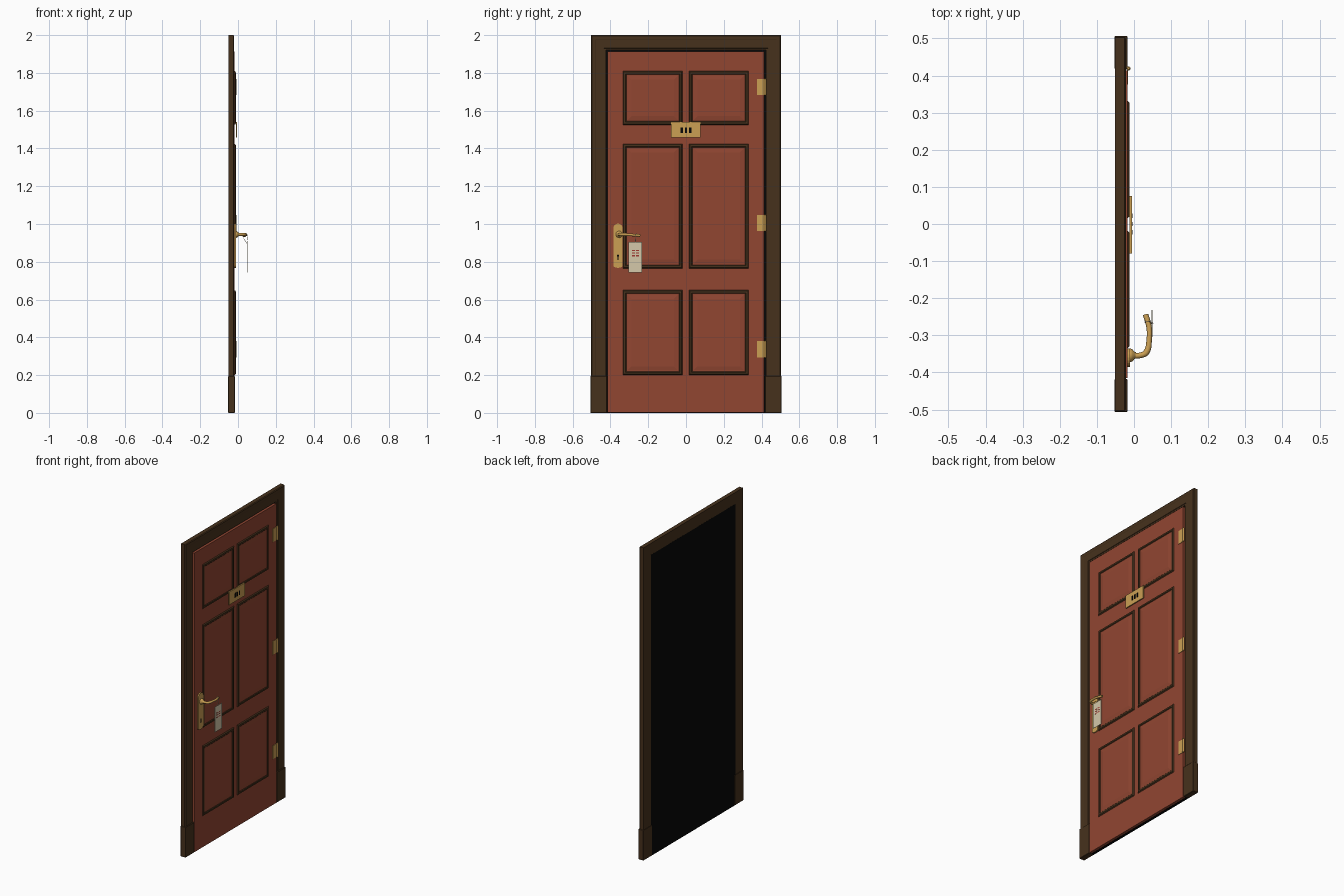
import bpy, bmesh, math
from mathutils import Vector

if "Cube" in bpy.data.objects:
    bpy.data.objects.remove(bpy.data.objects["Cube"])


def mat(name, rgb):
    m = bpy.data.materials.new(name)
    m.diffuse_color = (*rgb, 1)
    m.use_nodes = True
    m.node_tree.nodes["Principled BSDF"].inputs["Base Color"].default_value = m.diffuse_color
    return m


RED = mat("red paint", (0.285, 0.061, 0.031))
BROWN = mat("dark brown wood", (0.062, 0.031, 0.012))
BRASS = mat("brass", (0.60, 0.35, 0.088))
CREAM = mat("cream card", (0.66, 0.58, 0.40))
BLACK = mat("black", (0.002, 0.002, 0.002))
MARK = mat("red ink", (0.35, 0.04, 0.03))


def finish(name, bm, mats, smooth=False):
    bmesh.ops.recalc_face_normals(bm, faces=bm.faces[:])
    me = bpy.data.meshes.new(name)
    bm.to_mesh(me)
    bm.free()
    for m in mats:
        me.materials.append(m)
    ob = bpy.data.objects.new(name, me)
    bpy.context.collection.objects.link(ob)
    if smooth:
        bpy.ops.object.select_all(action='DESELECT')
        ob.select_set(True)
        bpy.context.view_layer.objects.active = ob
        bpy.ops.object.shade_smooth_by_angle(angle=math.radians(40))
    return ob


def box(name, x, y, z, m, bevel=0):
    """Box from (min, max) pairs on each axis."""
    bm = bmesh.new()
    bmesh.ops.create_cube(bm, size=1)
    for v in bm.verts:
        v.co = [(a + b) / 2 + c * (b - a) for (a, b), c in zip((x, y, z), v.co)]
    if bevel:
        bmesh.ops.bevel(bm, geom=bm.edges[:], offset=bevel, segments=1, affect='EDGES')
    return finish(name, bm, [m])


def prism(name, outline, x0, x1, m):
    """Extrude a y-z outline along x."""
    bm = bmesh.new()
    f = bm.faces.new([bm.verts.new((x0, y, z)) for y, z in outline])
    r = bmesh.ops.extrude_face_region(bm, geom=[f])
    for v in r['geom']:
        if isinstance(v, bmesh.types.BMVert):
            v.co.x = x1
    bm.faces.new([v for v in f.verts]) if not f.is_valid else None
    return finish(name, bm, [m])


def lathe(name, profile, origin, axis, m, n=20):
    """Solid of revolution from (radius, height) pairs along the x or z axis."""
    bm = bmesh.new()
    rings = []
    for r, h in profile:
        ring = []
        for i in range(n):
            a = 2 * math.pi * i / n
            c, s = r * math.cos(a), r * math.sin(a)
            p = Vector((h, c, s) if axis == 'x' else (c, s, h))
            ring.append(bm.verts.new(p + Vector(origin)))
        rings.append(ring)
    for a, b in zip(rings, rings[1:]):
        for i in range(n):
            bm.faces.new((a[i], a[(i + 1) % n], b[(i + 1) % n], b[i]))
    bm.faces.new(rings[0])
    bm.faces.new(rings[-1])
    return finish(name, bm, [m], True)


def tube(name, pts, radius, m, res=3):
    """Smooth tube through points given as (x, y, z, thickness)."""
    cu = bpy.data.curves.new(name, 'CURVE')
    cu.dimensions = '3D'
    cu.bevel_depth, cu.bevel_resolution = radius, res
    cu.use_fill_caps = True
    cu.resolution_u = 6
    sp = cu.splines.new('BEZIER')
    sp.bezier_points.add(len(pts) - 1)
    for bp, (x, y, z, t) in zip(sp.bezier_points, pts):
        bp.co, bp.radius = (x, y, z), t
        bp.handle_left_type = bp.handle_right_type = 'AUTO'
    cu.materials.append(m)
    ob = bpy.data.objects.new(name, cu)
    bpy.context.collection.objects.link(ob)
    bpy.ops.object.select_all(action='DESELECT')
    ob.select_set(True)
    bpy.context.view_layer.objects.active = ob
    bpy.ops.object.convert(target='MESH')
    bpy.ops.object.shade_smooth_by_angle(angle=math.radians(50))
    return ob


# Door leaf, and the black backing that shows in the gap around it
box("door_leaf", (-0.0508, -0.018), (-0.415, 0.413), (0.001, 1.914), RED)
box("door_backing", (-0.0514, -0.034), (-0.428, 0.428), (0, 1.926), BLACK)

# Frame: one profile mitred around jambs and head
bm = bmesh.new()
loops = []
for d, x in [(0, -0.051), (0, -0.025), (0.005, -0.021), (0.022, -0.021), (0.026, -0.0225),
             (0.068, -0.0225), (0.070, -0.025), (0.079, -0.025), (0.079, -0.051)]:
    w, top = 0.503 - d, 2 - d
    loops.append([bm.verts.new((x, y, z)) for y, z in ((-w, 0), (-w, top), (w, top), (w, 0))])
for a, b in zip(loops, loops[1:] + loops[:1]):
    for i in range(3):
        bm.faces.new((a[i], a[i + 1], b[i + 1], b[i]))
bm.faces.new([l[0] for l in loops])
bm.faces.new([l[3] for l in loops])
finish("door_frame", bm, [BROWN])

# Plinth blocks at the feet of the frame
for side in (-1, 1):
    box("plinth_block", (-0.0525, -0.017), sorted((side * 0.418, side * 0.506)),
        (0, 0.195), BROWN, 0.002)

# Six raised panels: brown moulding ring, then red bevelled field
RINGS = [(0, -0.0182), (0.005, -0.012), (0.015, -0.0115), (0.019, -0.015),
         (0.026, -0.015), (0.046, -0.012)]
for z0, z1 in ((0.2, 0.65), (0.765, 1.425), (1.525, 1.81)):
    for y0, y1 in ((-0.335, -0.018), (0.015, 0.332)):
        bm = bmesh.new()
        loops = [[bm.verts.new((x, y, z)) for y, z in
                  ((y0 + d, z0 + d), (y1 - d, z0 + d), (y1 - d, z1 - d), (y0 + d, z1 - d))]
                 for d, x in RINGS]
        for k, (a, b) in enumerate(zip(loops, loops[1:])):
            for i in range(4):
                f = bm.faces.new((a[i], a[(i + 1) % 4], b[(i + 1) % 4], b[i]))
                f.material_index = 0 if k < 3 else 1
        bm.faces.new(loops[-1]).material_index = 1
        finish("door_panel", bm, [BROWN, RED])

# Hinges: leaf plate and knuckle
for z in (0.337, 1.005, 1.725):
    box("hinge_plate", (-0.019, -0.0155), (0.376, 0.424), (z - 0.043, z + 0.043), BRASS)
    lathe("hinge_knuckle", [(0.003, -0.046), (0.006, -0.043), (0.006, 0.043), (0.003, 0.046)],
          (-0.015, 0.419, z), 'z', BRASS, 12)

# Brass plaque with small plain dark plates
box("plaque", (-0.0115, -0.005), (-0.08, 0.076), (1.458, 1.54), BRASS)
for y in (-0.022, 0.0, 0.022):
    box("plaque_mark", (-0.0055, -0.004), (y - 0.006, y + 0.006), (1.483, 1.512), BLACK)

# Handle backplate with rounded ends, and keyhole
arc = [math.pi * i / 10 for i in range(11)]
outline = [(-0.36 + 0.025 * math.cos(a), 0.977 + 0.025 * math.sin(a)) for a in arc]
outline += [(-0.36 - 0.025 * math.cos(a), 0.78 - 0.012 * math.sin(a)) for a in arc]
prism("handle_backplate", outline, -0.018, -0.011, BRASS)
lathe("keyhole_top", [(0.006, 0), (0.006, 0.002)], (-0.0115, -0.36, 0.832), 'x', BLACK, 12)
box("keyhole_slot", (-0.0115, -0.0095), (-0.363, -0.357), (0.81, 0.83), BLACK)

# Lever handle: rose and swept grip with a tight bend
lathe("handle_rose", [(0.018, -0.013), (0.018, -0.008), (0.015, -0.003), (0.010, 0.001),
                      (0.008, 0.006)], (0, -0.354, 0.945), 'x', BRASS)
tube("lever_handle", [(-0.005, -0.356, 0.945, 0.95), (0.024, -0.352, 0.945, 0.95),
                      (0.033, -0.346, 0.945, 1.05), (0.041, -0.31, 0.944, 0.9),
                      (0.040, -0.275, 0.941, 0.9), (0.031, -0.244, 0.938, 0.95)],
     0.008, BRASS)

# Hanging card with string loop and printed marks
box("hanging_card", (0.0475, 0.0495), (-0.304, -0.232), (0.743, 0.905), CREAM)
tube("card_string", [(0.0485, -0.268, 0.897, 1), (0.049, -0.266, 0.94, 1),
                     (0.038, -0.262, 0.951, 1), (0.029, -0.264, 0.938, 1),
                     (0.0465, -0.268, 0.897, 1)], 0.001, CREAM, 1)
for z in (0.832, 0.846, 0.859):
    for y in (-0.278, -0.257):
        box("card_mark", (0.049, 0.0499), (y - 0.008, y + 0.008), (z - 0.003, z + 0.003), MARK)
